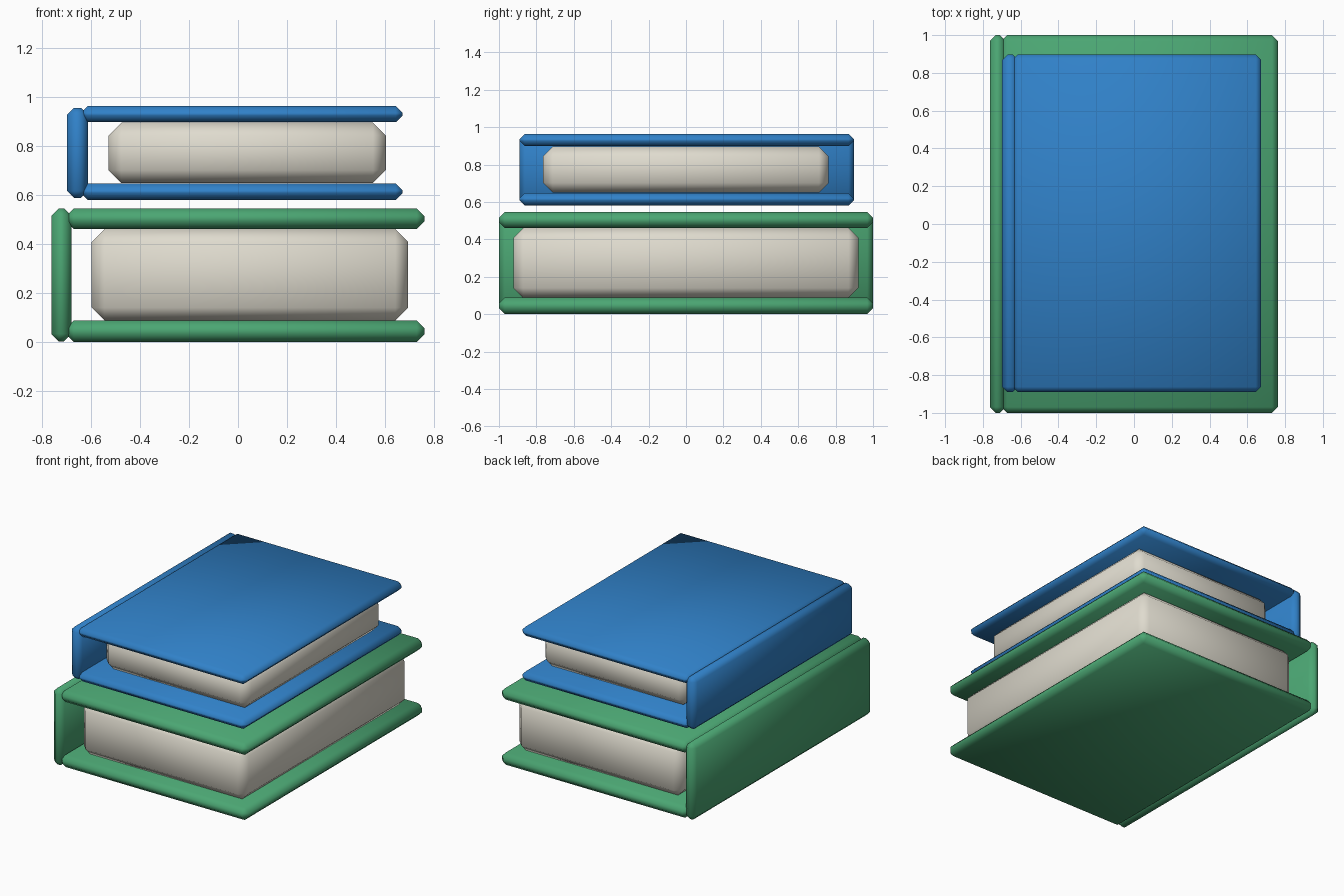
import bpy, bmesh
from mathutils import Vector

if "Cube" in bpy.data.objects:
    bpy.data.objects.remove(bpy.data.objects["Cube"])


def material(name, color):
    m = bpy.data.materials.new(name)
    m.diffuse_color = (*color, 1)
    m.use_nodes = True
    m.node_tree.nodes["Principled BSDF"].inputs["Base Color"].default_value = m.diffuse_color
    return m


def block(name, lo, hi, chamfer, mat):
    """Box between two corners with every edge chamfered, smooth shaded."""
    lo, hi = Vector(lo), Vector(hi)
    size, mid = hi - lo, (lo + hi) / 2
    bm = bmesh.new()
    bmesh.ops.create_cube(bm, size=1)
    for v in bm.verts:
        v.co = Vector(a * b for a, b in zip(v.co, size))
    bmesh.ops.bevel(bm, geom=bm.edges[:], offset=chamfer, segments=1,
                    affect='EDGES', profile=0.5)
    for f in bm.faces:
        f.smooth = True
    me = bpy.data.meshes.new(name)
    bm.to_mesh(me)
    bm.free()
    me.materials.append(mat)
    ob = bpy.data.objects.new(name, me)
    ob.location = mid
    bpy.context.collection.objects.link(ob)
    return ob


def book(name, mat, x_cover, x_spine, x_pages, y_cover, y_pages,
         z_covers, z_spine, z_pages, chamfer):
    # two cover boards
    for part, (z0, z1) in zip(("back_cover", "front_cover"), z_covers):
        block(f"{name}_{part}", (x_cover[0], y_cover[0], z0),
              (x_cover[1], y_cover[1], z1), chamfer, mat)
    # spine board
    block(f"{name}_spine", (x_spine[0], y_cover[0], z_spine[0]),
          (x_spine[1], y_cover[1], z_spine[1]), chamfer, mat)
    # page block
    block(f"{name}_pages", (x_pages[0], y_pages[0], z_pages[0]),
          (x_pages[1], y_pages[1], z_pages[1]), 0.052, paper)


paper = material("paper", (0.74, 0.71, 0.62))
green = material("green_cloth", (0.07, 0.38, 0.17))
blue = material("blue_cloth", (0.03, 0.22, 0.58))

# large lower book
book("green_book", green, (-0.702, 0.762), (-0.763, -0.68), (-0.598, 0.695),
     (-1, 1), (-0.923, 0.921), ((0, 0.088), (0.461, 0.546)), (0.002, 0.546),
     (0.088, 0.461), 0.031)

# smaller upper book
book("blue_book", blue, (-0.643, 0.673), (-0.698, -0.614), (-0.529, 0.604),
     (-0.89, 0.897), (-0.765, 0.763), ((0.581, 0.647), (0.898, 0.964)),
     (0.589, 0.957), (0.65, 0.896), 0.028)
